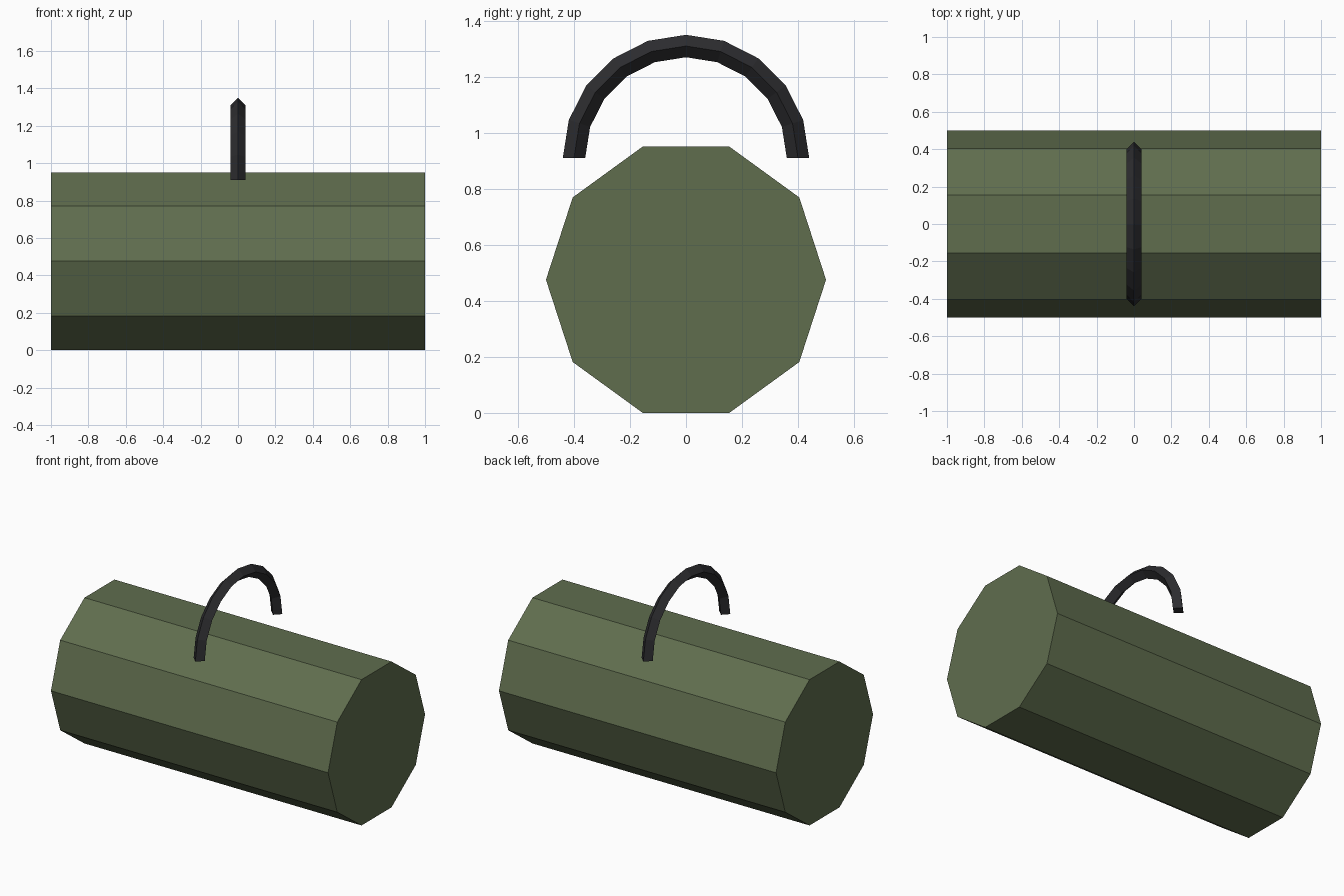
import bpy, bmesh
from math import sin, cos, pi

if "Cube" in bpy.data.objects:
    bpy.data.objects.remove(bpy.data.objects["Cube"])


def material(name, rgb):
    m = bpy.data.materials.new(name)
    m.diffuse_color = (*rgb, 1)
    m.use_nodes = True
    m.node_tree.nodes["Principled BSDF"].inputs["Base Color"].default_value = m.diffuse_color
    return m


def sweep(name, rings, mat):
    """Skin a list of equal-sized closed rings and cap both ends."""
    bm = bmesh.new()
    loops = [[bm.verts.new(p) for p in ring] for ring in rings]
    n = len(loops[0])
    for a, b in zip(loops, loops[1:]):
        for i in range(n):
            j = (i + 1) % n
            bm.faces.new((a[i], a[j], b[j], b[i]))
    bm.faces.new(loops[0])
    bm.faces.new(loops[-1])
    bmesh.ops.recalc_face_normals(bm, faces=bm.faces)
    mesh = bpy.data.meshes.new(name)
    bm.to_mesh(mesh)
    bm.free()
    mesh.materials.append(mat)
    ob = bpy.data.objects.new(name, mesh)
    bpy.context.collection.objects.link(ob)
    return ob


green = material("olive_green", (0.115, 0.153, 0.076))
black = material("dark_grey", (0.026, 0.026, 0.029))

# Ten-sided body lying along x, resting on one flat
R = 0.5
body_z = R * sin(2 * pi / 5)
sweep("body", [[(x, R * cos(i * pi / 5), body_z + R * sin(i * pi / 5))
                for i in range(10)] for x in (-1, 1)], green)

# Half-ring handle with a diamond cross-section, floating over the body
ARC, TUBE, HANDLE_Z, STEPS = 0.4, 0.04, 0.91, 10
rings = []
for s in range(STEPS + 1):
    a = pi * s / STEPS
    ring = []
    for k in range(4):
        r = ARC + TUBE * cos(k * pi / 2)
        ring.append((TUBE * sin(k * pi / 2), r * cos(a), HANDLE_Z + r * sin(a)))
    rings.append(ring)
sweep("handle", rings, black)
